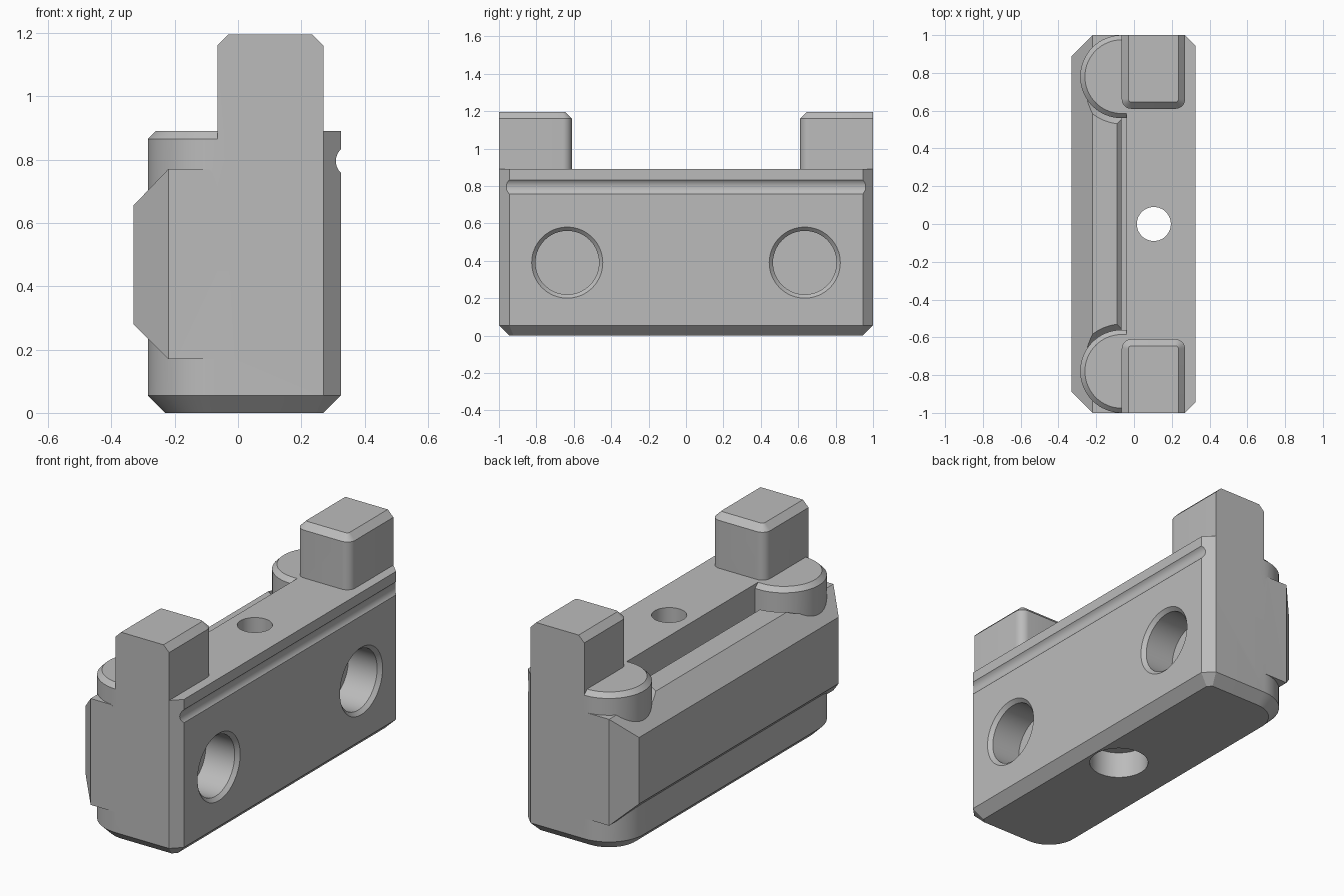
import bpy, bmesh, math
from mathutils import Vector

if "Cube" in bpy.data.objects:
    bpy.data.objects.remove(bpy.data.objects["Cube"])

grey = bpy.data.materials.new("grey metal")
grey.diffuse_color = (0.5, 0.5, 0.5, 1)
grey.use_nodes = True
grey.node_tree.nodes["Principled BSDF"].inputs["Base Color"].default_value = grey.diffuse_color


def finish(bm, name):
    bmesh.ops.recalc_face_normals(bm, faces=bm.faces)
    mesh = bpy.data.meshes.new(name)
    bm.to_mesh(mesh)
    bm.free()
    mesh.materials.append(grey)
    ob = bpy.data.objects.new(name, mesh)
    bpy.context.collection.objects.link(ob)
    return ob


def loft(name, layers, place=lambda u, v, w: (u, v, w)):
    """Join rings of (points, height) into a closed solid."""
    bm = bmesh.new()
    rings = [[bm.verts.new(place(u, v, w)) for u, v in pts] for pts, w in layers]
    n = len(rings[0])
    for a, b in zip(rings, rings[1:]):
        for i in range(n):
            j = (i + 1) % n
            bm.faces.new((a[i], a[j], b[j], b[i]))
    bm.faces.new(rings[0][::-1])
    bm.faces.new(rings[-1])
    return finish(bm, name)


def arc(cx, cy, r, a0, a1, n=16):
    return [(cx + r * math.cos(math.radians(a0 + (a1 - a0) * i / n)),
             cy + r * math.sin(math.radians(a0 + (a1 - a0) * i / n)))
            for i in range(n + 1)]


def circle(cx, cy, r, n=64):
    return arc(cx, cy, r, 0, 360, n)[:-1]


def inset(pts, d):
    """Move every edge of a counter-clockwise outline inward by d."""
    out = []
    for i, p in enumerate(pts):
        p = Vector(p)
        e0 = (p - Vector(pts[i - 1])).normalized()
        e1 = (Vector(pts[(i + 1) % len(pts)]) - p).normalized()
        n0, n1 = Vector((-e0.y, e0.x)), Vector((-e1.y, e1.x))
        m = (n0 + n1) * (d / (1 + n0.dot(n1)))
        out.append((p.x + m.x, p.y + m.y))
    return out


def combine(target, other, op):
    mod = target.modifiers.new(op, 'BOOLEAN')
    mod.operation, mod.solver, mod.object = op, 'EXACT', other
    bpy.context.view_layer.objects.active = target
    bpy.ops.object.modifier_apply(modifier=mod.name)
    bpy.data.objects.remove(other)


TOP = 0.89
PX, PY, PR = -0.065, 0.78, 0.22     # pad centre and radius

# Lower body with rounded back corners and a chamfered foot
right_side = [(0.27, -1), (0.325, -0.945), (0.325, 0.945), (0.27, 1)]
outline = right_side + arc(PX, PY, PR, 90, 180) + arc(PX, -PY, PR, 180, 270)
body = loft("block_body", [(inset(outline, 0.055), 0), (outline, 0.055), (outline, 0.65)])

# Side rail with bevelled edges and ends
profile = [(-0.33, 0.28), (-0.22, 0.17), (0, 0.17), (0, 0.70), (-0.065, 0.70),
           (-0.065, 0.745), (-0.09, 0.77), (-0.22, 0.77), (-0.33, 0.655)]
rail = loft("side_rail", [(profile, -1), (profile, 1)], lambda u, v, w: (u, w, v))
bm = bmesh.new()
bm.from_mesh(rail.data)
for s in (-1, 1):
    cut = bmesh.ops.bisect_plane(bm, geom=bm.verts[:] + bm.edges[:] + bm.faces[:],
                                 plane_co=(-0.22, s, 0), plane_no=(-1, s, 0),
                                 clear_outer=True)
    edges = [e for e in bm.edges if e.is_boundary]
    if edges:
        bmesh.ops.edgeloop_fill(bm, edges=edges)
bmesh.ops.recalc_face_normals(bm, faces=bm.faces)
bm.to_mesh(rail.data)
bm.free()

# Clearance bevel in the rail around each pad
for s in (-1, 1):
    ring = lambda r: [(-0.01, PY - r)] + arc(PX, PY, r, 270, 185) + [(-0.01, PY)]
    cutter = loft("pad_clearance", [(ring(0.215), 0.735), (ring(0.26), 0.78)],
                  lambda u, v, w: (u, s * v, w))
    combine(rail, cutter, 'DIFFERENCE')
combine(body, rail, 'UNION')

# Upper body
upper = right_side + [(-0.04, 1), (-0.04, -1)]
combine(body, loft("upper_body", [(upper, 0.5), (upper, TOP)]), 'UNION')

for s in (-1, 1):
    flip = lambda u, v, w: (u, s * v, w)
    # Round pad with a bevelled rim
    pad = lambda r: [(0, PY + r)] + arc(PX, PY, r, 90, 270, 32) + [(0, PY - r)]
    combine(body, loft("round_pad", [(pad(PR), 0.5), (pad(PR), TOP - 0.025),
                                     (pad(PR - 0.025), TOP)], flip), 'UNION')
    # Upright post, bevelled on three sides
    foot = [(0.27, 1), (-0.065, 1)] + arc(-0.015, 0.66, 0.05, 180, 270, 8) \
        + arc(0.22, 0.66, 0.05, 270, 360, 8)
    head = [(u, 1 if v > 0.9 else v) for u, v in inset(foot, 0.035)]
    combine(body, loft("post", [(foot, 0.8), (foot, 1.16), (head, 1.195)], flip), 'UNION')

# Blind side holes with countersunk rims
for s in (-1, 1):
    hole = [(circle(s * 0.635, 0.39, r), x) for r, x in
            ((0.17, 0.125), (0.17, 0.305), (0.21, 0.345))]
    combine(body, loft("side_hole", hole, lambda u, v, w: (w, u, v)), 'DIFFERENCE')

# Counterbored vertical hole
bore = [(circle(0.105, 0, r), z) for r, z in
        ((0.155, -0.1), (0.155, 0.15), (0.09, 0.15), (0.09, 1.0))]
combine(body, loft("bore", bore), 'DIFFERENCE')

# Half-round groove along the side
groove = circle(0.36, 0.795, 0.051, 48)
combine(body, loft("groove", [(groove, -1.1), (groove, 1.1)],
                   lambda u, v, w: (u, w, v)), 'DIFFERENCE')

# Smooth curved faces, keep edges sharp
bpy.ops.object.select_all(action='DESELECT')
body.select_set(True)
bpy.context.view_layer.objects.active = body
bpy.ops.object.shade_smooth_by_angle(angle=math.radians(30))
